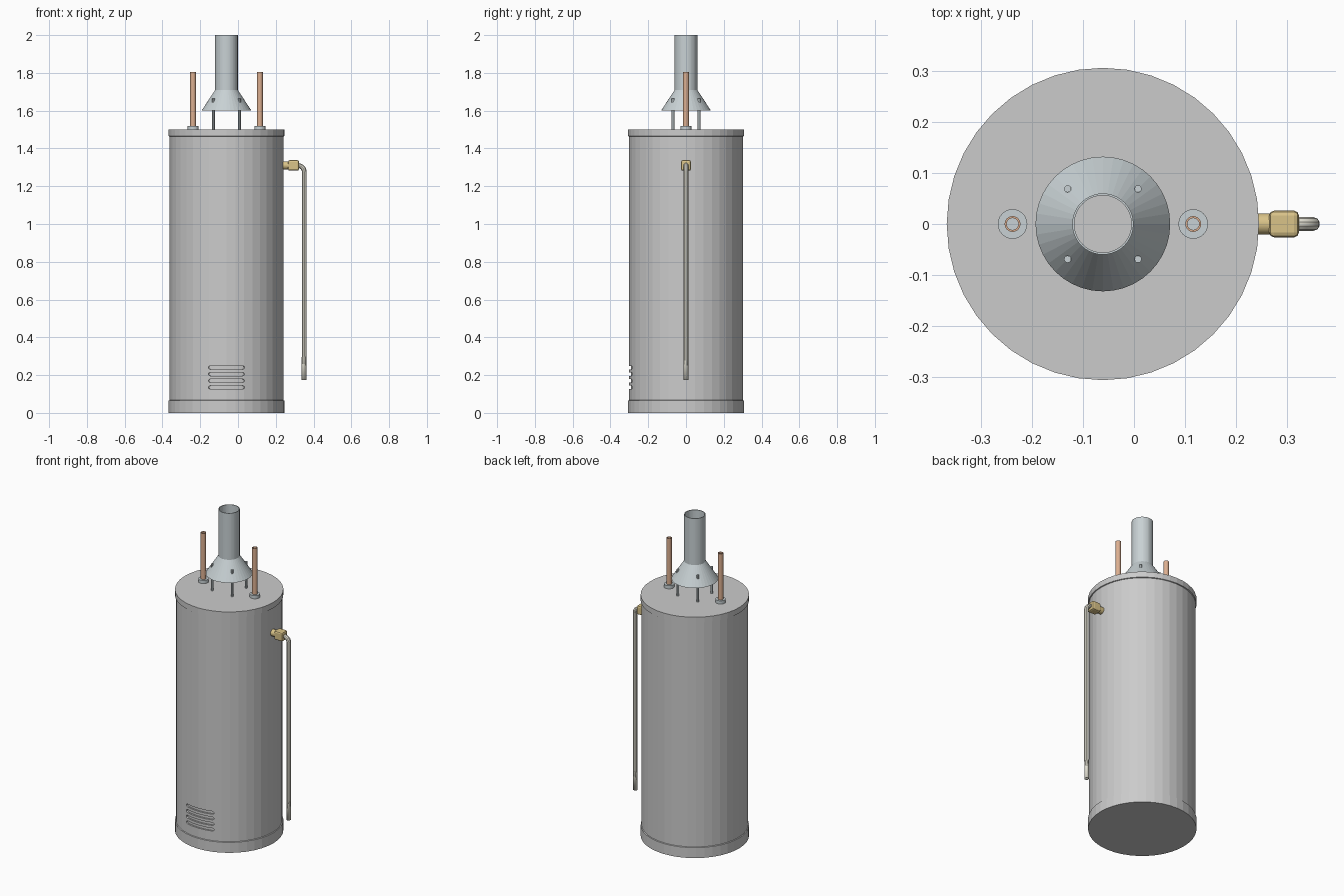
import bpy, bmesh, math
from mathutils import Matrix

if "Cube" in bpy.data.objects:
    bpy.data.objects.remove(bpy.data.objects["Cube"])

CX = -0.061  # tank axis


def material(name, rgb):
    m = bpy.data.materials.new(name)
    m.diffuse_color = (*rgb, 1)
    m.use_nodes = True
    m.node_tree.nodes["Principled BSDF"].inputs["Base Color"].default_value = m.diffuse_color
    return m


COPPER = material("copper", (0.72, 0.43, 0.28))
BRASS = material("brass", (0.70, 0.55, 0.25))
STEEL = material("flue_steel", (0.58, 0.64, 0.66))
CREAM = material("cream_pipe", (0.80, 0.78, 0.68))


def finish(name, bm, mat=None, smooth=False):
    bmesh.ops.recalc_face_normals(bm, faces=bm.faces)
    me = bpy.data.meshes.new(name)
    bm.to_mesh(me)
    bm.free()
    ob = bpy.data.objects.new(name, me)
    bpy.context.collection.objects.link(ob)
    if mat:
        me.materials.append(mat)
    bpy.ops.object.select_all(action='DESELECT')
    ob.select_set(True)
    bpy.context.view_layer.objects.active = ob
    if smooth:
        bpy.ops.object.shade_smooth_by_angle(angle=math.radians(30))
    return ob


def lathe(name, profile, segs, loc, mat=None, closed=False, smooth=False, along_x=False):
    """Spin (r, z) points about z; open profiles get flat end caps."""
    bm = bmesh.new()
    rings = [[bm.verts.new((r * math.cos(2 * math.pi * i / segs),
                            r * math.sin(2 * math.pi * i / segs), z))
              for i in range(segs)] for r, z in profile]
    pairs = list(zip(rings, rings[1:]))
    if closed:
        pairs.append((rings[-1], rings[0]))
    else:
        bm.faces.new(rings[0])
        bm.faces.new(rings[-1])
    for a, b in pairs:
        for i in range(segs):
            j = (i + 1) % segs
            bm.faces.new((a[i], a[j], b[j], b[i]))
    if along_x:
        bm.transform(Matrix.Rotation(math.pi / 2, 4, 'Y'))
    bm.transform(Matrix.Translation(loc))
    return finish(name, bm, mat, smooth)


# tank with slightly wider end caps
tank = lathe("tank", [(0.306, 0), (0.306, 0.065), (0.301, 0.067), (0.301, 1.463),
                      (0.306, 1.465), (0.306, 1.5)], 40, (CX, 0, 0))

# curved rounded slots recessed into the front
bm = bmesh.new()
half, h = 0.097, 0.009
cols = [-half, -half + 0.003, -half + h] + [-0.08 + 0.02 * k for k in range(9)] \
    + [half - h, half - 0.003, half]
for zc in (0.135, 0.17, 0.205, 0.24):
    rows = []
    for s in cols:
        d = max(0, abs(s) - (half - h))
        hh = max(0.003, math.sqrt(max(0, h * h - d * d)))
        a = s / 0.301
        rows.append([bm.verts.new((CX + r * math.sin(a), -r * math.cos(a), zc + z))
                     for r, z in ((0.291, -hh), (0.32, -hh), (0.32, hh), (0.291, hh))])
    for p, q in zip(rows, rows[1:]):
        for i in range(4):
            j = (i + 1) % 4
            bm.faces.new((p[i], p[j], q[j], q[i]))
    bm.faces.new(rows[0])
    bm.faces.new(rows[-1])
cutter = finish("vent_cutter", bm)
cutter.hide_render = True
bpy.context.view_layer.objects.active = tank
mod = tank.modifiers.new("vents", 'BOOLEAN')
mod.operation, mod.object, mod.solver = 'DIFFERENCE', cutter, 'EXACT'
bpy.ops.object.modifier_apply(modifier=mod.name)
bpy.data.objects.remove(cutter)

# draft hood and flue, one open thin-walled shell
lathe("flue_hood", [(0.132, 1.6), (0.06, 1.71), (0.06, 2.0), (0.056, 2.0),
                    (0.056, 1.708), (0.127, 1.6)], 40, (CX, 0, 0), STEEL, closed=True)

# hood legs
for sx in (-1, 1):
    for sy in (-1, 1):
        lathe("hood_leg", [(0.007, 1.495), (0.007, 1.665)], 12,
              (CX + sx * 0.069, sy * 0.069, 0), STEEL, smooth=True)

# water pipes with collars
for side, name in ((-1, "cold"), (1, "hot")):
    x = CX + side * 0.177
    lathe(name + "_collar", [(0.029, 1.495), (0.029, 1.52)], 24, (x, 0, 0), STEEL)
    lathe(name + "_pipe", [(0.0155, 1.5), (0.0155, 1.806), (0.0115, 1.806), (0.0115, 1.5)],
          24, (x, 0, 0), COPPER, closed=True, smooth=True)

# relief valve: nipple, then bevelled block
lathe("valve_nipple", [(0.021, 0.23), (0.021, 0.275)], 20, (0, 0, 1.31), BRASS, along_x=True,
      smooth=True)
bm = bmesh.new()
bmesh.ops.create_cube(bm, size=1)
bm.transform(Matrix.Translation((0.294, 0, 1.31)) @ Matrix.Diagonal((0.058, 0.052, 0.056, 1)))
bmesh.ops.bevel(bm, geom=bm.edges[:], offset=0.009, segments=2, affect='EDGES', profile=0.5)
finish("valve_block", bm, BRASS)

# discharge pipe swept along a bent path
R = 0.035
path = [(0.305, 1.31)] + [(0.316 + R * math.sin(t), 1.31 - R * (1 - math.cos(t)))
                          for t in (math.pi / 12 * k for k in range(7))]
path += [(0.351, 0.3), (0.349, 0.285), (0.349, 0.175)]
cu = bpy.data.curves.new("discharge_path", 'CURVE')
cu.dimensions = '3D'
cu.bevel_depth, cu.bevel_resolution = 0.0135, 3
sp = cu.splines.new('POLY')
sp.points.add(len(path) - 1)
for p, (x, z) in zip(sp.points, path):
    p.co = (x, 0, z, 1)
tmp = bpy.data.objects.new("discharge_path", cu)
bpy.context.collection.objects.link(tmp)
bm = bmesh.new()
bm.from_mesh(tmp.to_mesh())
tmp.to_mesh_clear()
bpy.data.objects.remove(tmp)
pipe = finish("discharge_pipe", bm, CREAM, smooth=True)
mod = pipe.modifiers.new("wall", 'SOLIDIFY')
mod.thickness, mod.offset = 0.003, -1
